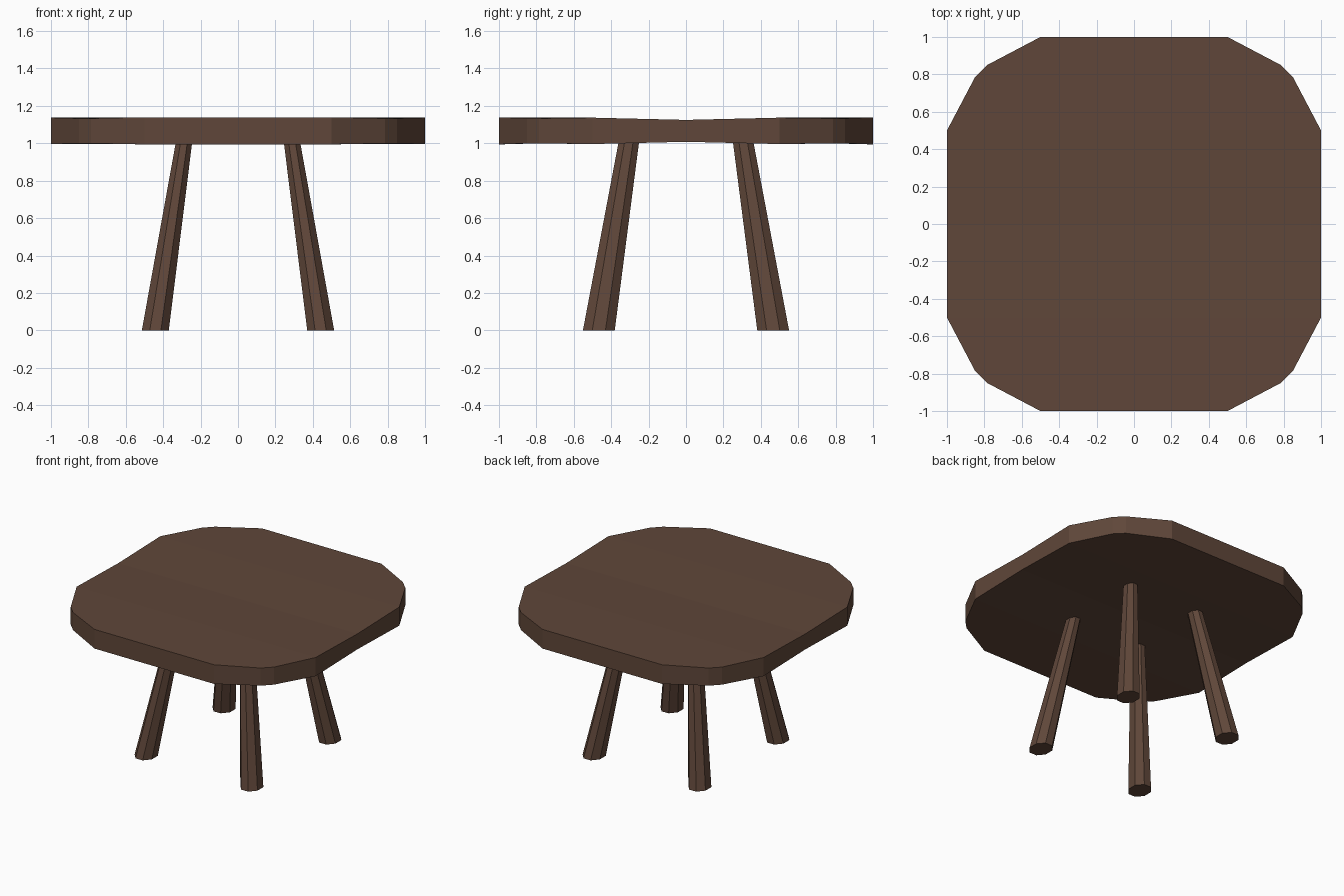
import bpy, bmesh, math

if "Cube" in bpy.data.objects:
    bpy.data.objects.remove(bpy.data.objects["Cube"])

wood = bpy.data.materials.new("dark_wood")
wood.diffuse_color = (0.115, 0.062, 0.041, 1)
wood.use_nodes = True
wood.node_tree.nodes["Principled BSDF"].inputs["Base Color"].default_value = wood.diffuse_color


def finish(bm, name):
    bmesh.ops.recalc_face_normals(bm, faces=bm.faces)
    mesh = bpy.data.meshes.new(name)
    bm.to_mesh(mesh)
    bm.free()
    mesh.materials.append(wood)
    obj = bpy.data.objects.new(name, mesh)
    bpy.context.collection.objects.link(obj)
    return obj


# Table top: clipped-corner slab, slightly thinner along y = 0 and at the corners
# One quarter of the outline: x, y, how far each surface is pinched in
quarter = [(1, 0, 0.014), (1, 0.5, 0.002), (0.85, 0.785, 0.006),
           (0.785, 0.85, 0.006), (0.5, 1, 0)]
half = quarter + [(-x, y, d) for x, y, d in reversed(quarter)]
outline = half + [(x, -y, d) for x, y, d in reversed(half[1:-1])]

bm = bmesh.new()
top = [bm.verts.new((x, y, 1.139 - d)) for x, y, d in outline]
low = [bm.verts.new((x, y, 0.994 + d)) for x, y, d in outline]
n = len(outline)
for i in range(n):
    j = (i + 1) % n
    bm.faces.new((top[i], top[j], low[j], low[i]))
for ring in (top, low):
    bm.faces.new(ring[1:9])                              # back cap
    bm.faces.new((ring[0], ring[1], ring[8], ring[9]))   # back strip
    bm.faces.new((ring[0], ring[9], ring[10], ring[-1])) # front strip
    bm.faces.new(ring[10:])                              # front cap
finish(bm, "table_top")


# Legs: tapered, splayed eight-sided posts
def leg(name, sx, sy):
    bm = bmesh.new()
    rings = []
    for cx, cy, z, rx, ry in ((0.442, 0.466, 0, 0.072, 0.085),
                              (0.285, 0.302, 1.03, 0.043, 0.054)):
        k = 1 / math.cos(math.pi / 8)
        angles = [math.pi / 8 + i * math.pi / 4 for i in range(8)]
        rings.append([bm.verts.new((sx * cx + rx * k * math.cos(a),
                                    sy * cy + ry * k * math.sin(a), z))
                      for a in angles])
    a, b = rings
    for i in range(8):
        j = (i + 1) % 8
        bm.faces.new((a[i], a[j], b[j], b[i]))
    bm.faces.new(a)
    bm.faces.new(b)
    finish(bm, name)


for sx, side in ((-1, "left"), (1, "right")):
    for sy, end in ((-1, "front"), (1, "back")):
        leg(f"{end}_{side}_leg", sx, sy)
